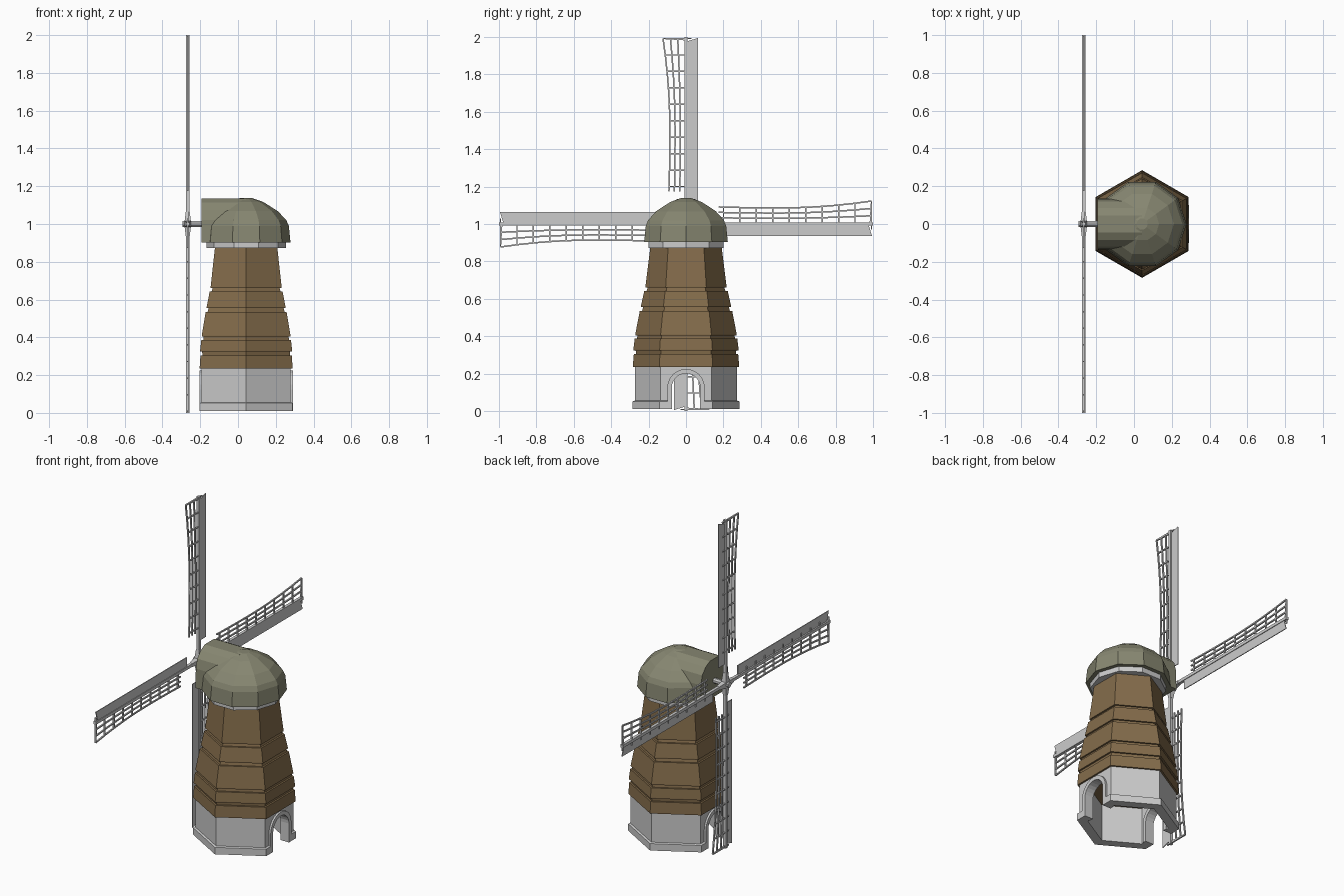
import bpy, bmesh, math
from mathutils import Vector, Matrix

if "Cube" in bpy.data.objects:
    bpy.data.objects.remove(bpy.data.objects["Cube"])

CX = 0.043          # tower axis
SX = -0.266         # plane of the sails


def material(name, rgb):
    m = bpy.data.materials.new(name)
    m.diffuse_color = (*rgb, 1)
    m.use_nodes = True
    m.node_tree.nodes["Principled BSDF"].inputs["Base Color"].default_value = m.diffuse_color
    return m


def finish(name, bm, mat=None):
    bmesh.ops.recalc_face_normals(bm, faces=bm.faces)
    me = bpy.data.meshes.new(name)
    bm.to_mesh(me)
    bm.free()
    ob = bpy.data.objects.new(name, me)
    bpy.context.collection.objects.link(ob)
    if mat:
        me.materials.append(mat)
    return ob


def lathe(name, profile, n, phase=0.0, ring=False, mat=None):
    """Revolve (radius, z) points with n flat sides; ring joins last to first."""
    bm = bmesh.new()
    rows = [[bm.verts.new((CX + r * math.cos(phase + math.tau * i / n),
                           r * math.sin(phase + math.tau * i / n), z))
             for i in range(n)] for r, z in profile]
    pairs = list(zip(rows, rows[1:])) + ([(rows[-1], rows[0])] if ring else [])
    for a, b in pairs:
        for i in range(n):
            j = (i + 1) % n
            bm.faces.new((a[i], a[j], b[j], b[i]))
    if not ring:
        bm.faces.new(rows[0])
        bm.faces.new(rows[-1])
    return finish(name, bm, mat)


def extrude_x(name, outline, x0, x1, mat=None):
    """Extrude a (y, z) outline from x0 to x1."""
    bm = bmesh.new()
    f = bm.faces.new([bm.verts.new((x0, y, z)) for y, z in outline])
    new = bmesh.ops.extrude_face_region(bm, geom=[f])["geom"]
    bmesh.ops.translate(bm, vec=(x1 - x0, 0, 0),
                        verts=[v for v in new if isinstance(v, bmesh.types.BMVert)])
    return finish(name, bm, mat)


def arch(r, foot, spring=0.125, n=12):
    pts = [(r * math.cos(math.pi * i / n), spring + r * math.sin(math.pi * i / n))
           for i in range(n + 1)]
    return [(r, foot)] + pts + [(-r, foot)]


def bar(bm, a, b, w, d):
    """Box from a to b in the sail plane, w wide and d deep along x."""
    a, b = Vector(a), Vector(b)
    t = b - a
    rot = Matrix.Rotation(-math.atan2(t.y, t.z), 4, 'X')
    bmesh.ops.create_cube(bm, size=1, matrix=Matrix.Translation((a + b) / 2) @ rot
                          @ Matrix.Diagonal((d, w, t.length, 1)))


timber = material("timber", (0.23, 0.15, 0.07))
thatch = material("thatch", (0.24, 0.24, 0.165))

# Hollow stone base with an archway through both x faces
base = lathe("stone_base", [(.285, .01), (.285, .052), (.272, .056), (.272, .236),
                            (.225, .236), (.225, .01)], 6, math.pi / 2, ring=True)
cutter = extrude_x("doorway_cutter", arch(.098, -.05), -.5, .5)
cutter.hide_render = True
cutter.hide_viewport = True
mod = base.modifiers.new("doorways", 'BOOLEAN')
mod.operation = 'DIFFERENCE'
mod.object = cutter
mod.solver = 'EXACT'

# Arch surrounds
for name, s in (("right_arch", 1), ("left_arch", -1)):
    extrude_x(name, arch(.1, .01) + arch(.076, .01)[::-1],
              CX + s * .19, CX + s * .247)

# Six-sided timber tower: overlapping tiers with narrow grooves
tiers = [(.235, .305, .284, .279), (.325, .387, .281, .274), (.405, .535, .271, .247),
         (.555, .642, .241, .223), (.66, .88, .217, .190)]
profile = []
for z0, z1, r0, r1 in tiers:
    profile += [(r0 - .012, z0), (r0, z0), (r0, z0 + .006), (r1, z1), (r1 - .012, z1)]
lathe("timber_tower", profile, 6, math.pi / 2, mat=timber)

# Ten-sided collar and domed cap
lathe("cap_collar", [(.17, .872), (.21, .872), (.21, .91), (.17, .91)], 10)
lathe("domed_cap", [(.19, .903), (.235, .903), (.226, .99), (.213, 1.02), (.168, 1.068),
                    (.09, 1.117), (.03, 1.138)], 10, mat=thatch)

# Hood over the windshaft
half = [(.135, .903), (.132, 1.02), (.118, 1.075), (.085, 1.113), (.045, 1.134)]
extrude_x("cap_hood", half + [(-y, z) for y, z in half[::-1]], -.192, CX, thatch)

# Windshaft and hub
circle = [(.016 * math.cos(math.tau * i / 8 + math.pi / 8),
           1 + .016 * math.sin(math.tau * i / 8 + math.pi / 8)) for i in range(8)]
extrude_x("windshaft", circle, -.295, -.1)
bm = bmesh.new()
for k in range(4):
    rot = Matrix.Rotation(k * math.pi / 2, 4, 'X')
    bmesh.ops.create_cone(bm, cap_ends=True, segments=4, radius1=.026, radius2=.014,
                          depth=.07, matrix=Matrix.Translation((SX, 0, 1)) @ rot
                          @ Matrix.Translation((0, 0, .035))
                          @ Matrix.Rotation(math.pi / 4, 4, 'Z'))
finish("sail_hub", bm)


# One sail pointing up, then turned into four
def lattice_edge(u):
    return .086 + .038 * max(0, (u - .5) / .5) ** 2 + .012 * max(0, (.5 - u) / .5) ** 2


for k, name in enumerate(("top_sail", "back_sail", "bottom_sail", "front_sail")):
    bm = bmesh.new()
    bar(bm, (0, 0, 0), (0, 0, 1), .018, .018)                    # spar
    vs = [bm.verts.new((0, y, z)) for y, z in
          ((0, .12), (.065, .12), (.065, .995), (0, .975))]      # wind board
    board = bm.faces.new(vs)
    new = bmesh.ops.extrude_face_region(bm, geom=[board])["geom"]
    bmesh.ops.translate(bm, vec=(.005, 0, 0),
                        verts=[v for v in new if isinstance(v, bmesh.types.BMVert)])
    for i in range(10):                                          # rungs
        u = .2 + .088 * i
        bar(bm, (0, -lattice_edge(u), u), (0, .03, u), .007, .009)
    for f in (.36, .68, 1):                                      # long laths
        for i in range(8):
            u0, u1 = .175 + .102 * i, .175 + .102 * (i + 1)
            bar(bm, (0, -f * lattice_edge(u0), u0), (0, -f * lattice_edge(u1), u1),
                .008, .008)
    u = .992
    bar(bm, (0, -lattice_edge(u), u), (0, 0, .985), .007, .008)  # tip rung
    bmesh.ops.transform(bm, verts=bm.verts, matrix=Matrix.Translation((SX, 0, 1))
                        @ Matrix.Rotation(-k * math.pi / 2, 4, 'X'))
    finish(name, bm)
